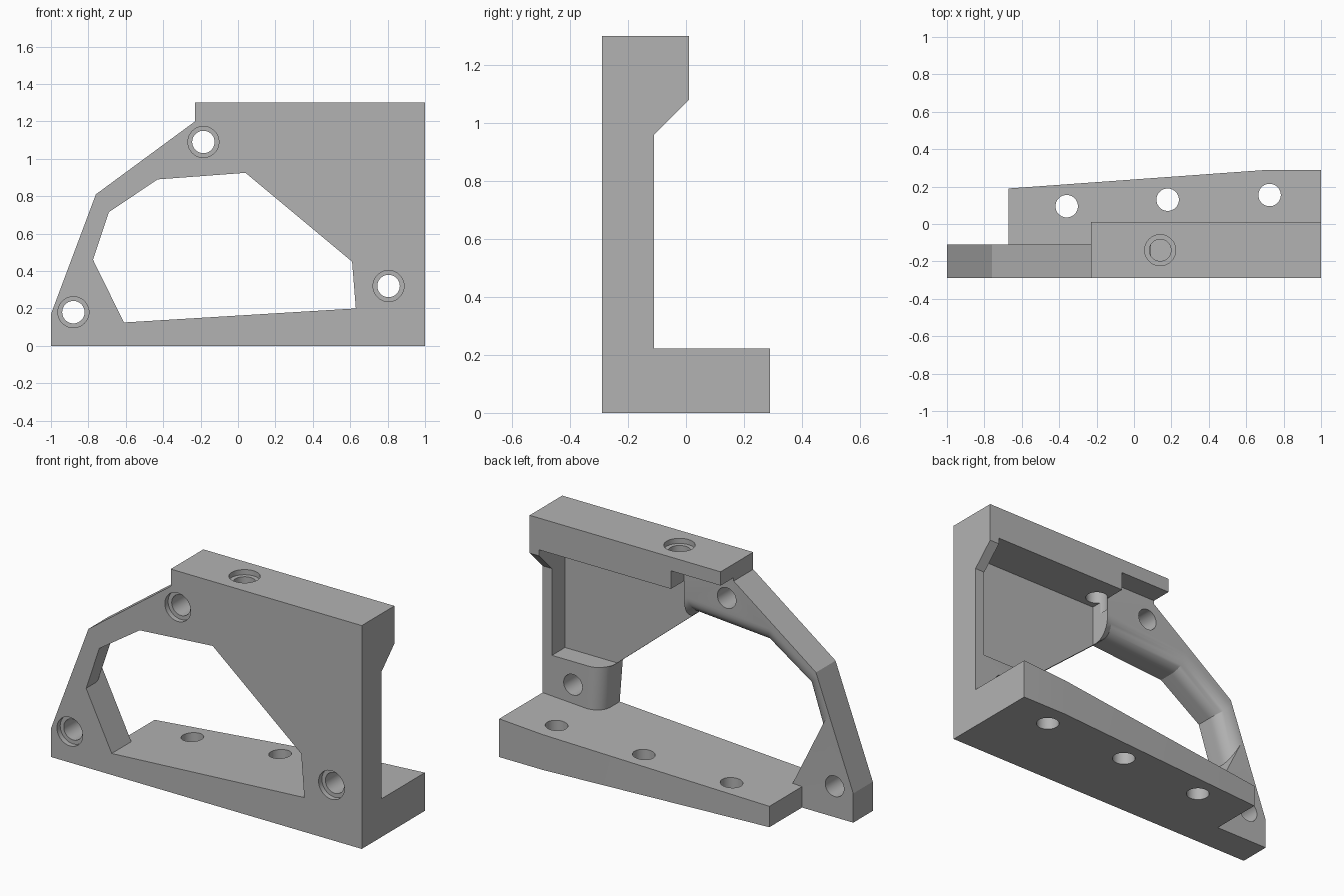
import bpy, bmesh, math
from mathutils import Vector

old = bpy.data.objects.get("Cube")
if old:
    bpy.data.objects.remove(old, do_unlink=True)

grey = bpy.data.materials.new("plain grey")
grey.use_nodes = True
grey.diffuse_color = (0.45, 0.45, 0.45, 1)
grey.node_tree.nodes["Principled BSDF"].inputs["Base Color"].default_value = (0.45, 0.45, 0.45, 1)


def loft(name, rings):
    """Closed solid through a list of matching rings of 3D points."""
    bm = bmesh.new()
    loops = [[bm.verts.new(p) for p in ring] for ring in rings]
    n = len(loops[0])
    for a, b in zip(loops, loops[1:]):
        for i in range(n):
            j = (i + 1) % n
            bm.faces.new((a[i], a[j], b[j], b[i]))
    bm.faces.new(loops[0])
    bm.faces.new(loops[-1])
    bmesh.ops.recalc_face_normals(bm, faces=bm.faces)
    mesh = bpy.data.meshes.new(name)
    bm.to_mesh(mesh)
    bm.free()
    mesh.materials.append(grey)
    ob = bpy.data.objects.new(name, mesh)
    bpy.context.collection.objects.link(ob)
    return ob


def prism_y(name, outline, y0, y1):
    return loft(name, [[(x, y, z) for x, z in outline] for y in (y0, y1)])


def rod(name, base, tip, radius):
    """Cylinder along y or z between two points."""
    base, tip = Vector(base), Vector(tip)
    axis = (tip - base).normalized()
    u = Vector((1, 0, 0))
    v = axis.cross(u)
    turn = [2 * math.pi * i / 40 for i in range(40)]
    return loft(name, [[c + radius * (math.cos(t) * u + math.sin(t) * v) for t in turn]
                       for c in (base, tip)])


def combine(target, other, operation):
    mod = target.modifiers.new("combine", "BOOLEAN")
    mod.operation, mod.object, mod.solver = operation, other, "EXACT"
    bpy.context.view_layer.objects.active = target
    bpy.ops.object.modifier_apply(modifier=mod.name)
    bpy.data.objects.remove(other, do_unlink=True)


def offset_outline(points, amounts):
    """Move each edge of a counter-clockwise outline outward by its own amount."""
    pts = [Vector(p) for p in points]
    n = len(pts)
    lines = []
    for i in range(n):
        d = (pts[(i + 1) % n] - pts[i]).normalized()
        lines.append((pts[i] + amounts[i] * Vector((d.y, -d.x)), d))
    out = []
    for i in range(n):
        (p, d), (q, e) = lines[i - 1], lines[i]
        t = ((q - p).x * e.y - (q - p).y * e.x) / (d.x * e.y - d.y * e.x)
        out.append(p + t * d)
    return out


FRONT, BACK, PANEL = -0.29, -0.11, -0.23

# upright plate
body = prism_y("bracket_body", [(-1, 0), (1, 0), (1, 1.3), (-0.23, 1.3), (-0.23, 1.2),
                                (-0.76, 0.81), (-1, 0.17)], FRONT, BACK)

# window, with its rear edge rounded except along the bottom and lower left
window = [(-0.61, 0.125), (0.63, 0.2), (0.61, 0.45), (0.04, 0.925),
          (-0.43, 0.89), (-0.69, 0.715), (-0.775, 0.46)]
rounded = [0, 1, 1, 1, 1, 1, 0]
radius, steps = 0.095, 10
sections = [(FRONT - 0.05, 0)]
for k in range(steps + 1):
    a = 0.5 * math.pi * k / steps
    sections.append((BACK - radius + radius * math.sin(a), radius * (1 - math.cos(a))))
sections.append((BACK + 0.02, radius))
rings = [[(p.x, y, p.y) for p in offset_outline(window, [r * s for r in rounded])]
         for y, s in sections]
combine(body, loft("window_cutter", rings), "DIFFERENCE")

# pocket that leaves a thin panel between the post, the boss and the arm
combine(body, prism_y("pocket_cutter", [(0.09, 0.455), (0.94, 0.455), (0.94, 1.115), (0.09, 1.115)],
                      PANEL, 0.1), "DIFFERENCE")

# top ledge with a relief step over the arm
combine(body, prism_y("top_ledge", [(0.09, 1.115), (1, 1.115), (1, 1.3), (-0.23, 1.3),
                                    (-0.23, 1.22), (0.09, 1.22)], -0.2, 0.01), "UNION")

# sloped gusset under the ledge at the end post
gusset = [(-0.2, 0.96), (BACK, 0.96), (0.01, 1.08), (0.01, 1.2), (-0.2, 1.2)]
combine(body, loft("end_gusset", [[(x, y, z) for y, z in gusset] for x in (0.94, 1)]), "UNION")

# base flange with a tapered rear edge and sloping top
plan = [(-0.67, -0.2), (1, -0.2), (1, 0.29), (0.72, 0.29), (-0.67, 0.19)]
slope = (0.2 - 0.125) / (0.63 + 0.61)
combine(body, loft("base_flange", [[(x, y, 0) for x, y in plan],
                                   [(x, y, 0.125 + slope * (x + 0.61)) for x, y in plan]]), "UNION")

# counterbored holes through the plate
for x, z in [(-0.88, 0.18), (-0.185, 1.09), (0.805, 0.32)]:
    combine(body, rod("hole_cutter", (x, -0.4, z), (x, 0, z), 0.06), "DIFFERENCE")
    combine(body, rod("counterbore_cutter", (x, -0.4, z), (x, FRONT + 0.03, z), 0.083), "DIFFERENCE")

# holes through the base flange
for x, y in [(-0.36, 0.095), (0.18, 0.13), (0.725, 0.155)]:
    combine(body, rod("hole_cutter", (x, y, -0.1), (x, y, 0.4), 0.06), "DIFFERENCE")

# counterbored hole through the top ledge
combine(body, rod("hole_cutter", (0.14, -0.14, 1.05), (0.14, -0.14, 1.4), 0.058), "DIFFERENCE")
combine(body, rod("counterbore_cutter", (0.14, -0.14, 1.27), (0.14, -0.14, 1.4), 0.083), "DIFFERENCE")

# smooth only the rounded surfaces
bpy.ops.object.select_all(action="DESELECT")
body.select_set(True)
bpy.context.view_layer.objects.active = body
bpy.ops.object.shade_smooth_by_angle(angle=math.radians(20))
